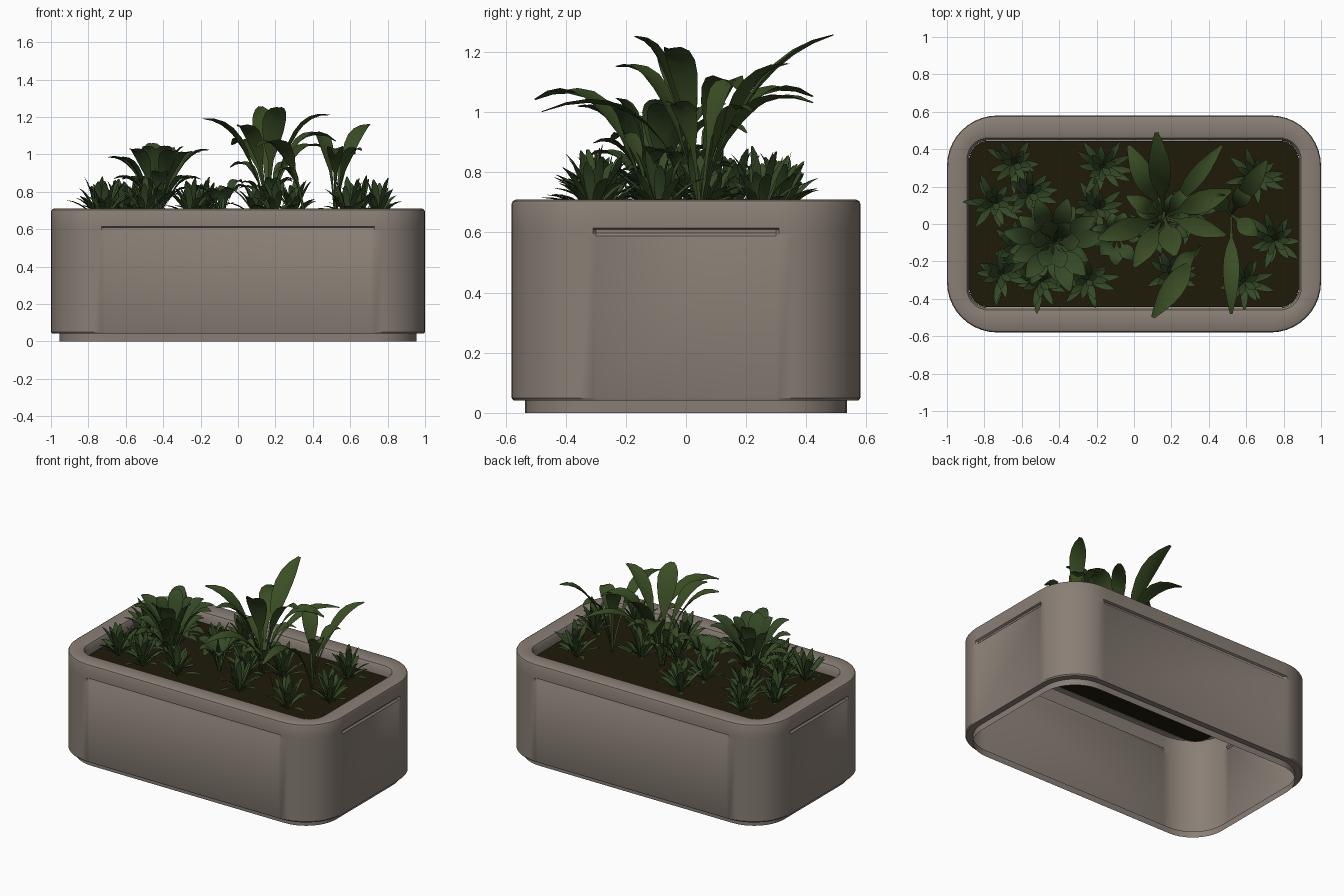
import bpy, bmesh, math, random
from mathutils import Vector

if "Cube" in bpy.data.objects:
    bpy.data.objects.remove(bpy.data.objects["Cube"])

random.seed(4)


def mat(name, rgb):
    m = bpy.data.materials.new(name)
    m.diffuse_color = (*rgb, 1)
    m.use_nodes = True
    m.node_tree.nodes["Principled BSDF"].inputs["Base Color"].default_value = m.diffuse_color
    return m


STONE = mat("taupe stone", (0.25, 0.21, 0.178))
SOIL = mat("dark soil", (0.013, 0.010, 0.0025))
GREEN = mat("broad leaf green", (0.043, 0.075, 0.018))
DARK = mat("small leaf green", (0.036, 0.068, 0.02))


def finish(bm, name, material, angle=40):
    me = bpy.data.meshes.new(name)
    bm.to_mesh(me)
    bm.free()
    ob = bpy.data.objects.new(name, me)
    bpy.context.collection.objects.link(ob)
    me.materials.append(material)
    bpy.ops.object.select_all(action='DESELECT')
    ob.select_set(True)
    bpy.context.view_layer.objects.active = ob
    bpy.ops.object.shade_smooth_by_angle(angle=math.radians(angle))
    return ob


def ring(bm, hx, hy, r, z, groove=0.0, n=10):
    """Rounded rectangle loop; straight sides carry two extra points for the groove."""
    pts = []
    for k, (sx, sy) in enumerate([(1, 1), (-1, 1), (-1, -1), (1, -1)]):
        cx, cy = sx * (hx - r), sy * (hy - r)
        for i in range(n + 1):
            a = math.pi / 2 * (k + i / n)
            pts.append((cx + r * math.cos(a), cy + r * math.sin(a)))
        if k % 2 == 0:      # back / front straight side
            for s in (sx, -sx):
                pts.append((s * (hx - r - 0.02), sy * (hy - groove)))
        else:               # left / right straight side
            for s in (sy, -sy):
                pts.append((sx * (hx - groove), s * (hy - r - 0.01)))
    return [bm.verts.new((x, y, z)) for x, y in pts]


# Planter shell: plinth, slightly recessed panels, grooves, rounded rim, inner lip
profile = [
    (0.955, 0.535, 0.23, 0.0, 0), (0.955, 0.535, 0.23, 0.042, 0),
    (0.994, 0.574, 0.264, 0.042, 0), (1.0, 0.58, 0.27, 0.05, 0.004),
    (1.0, 0.58, 0.27, 0.588, 0.004), (1.0, 0.58, 0.27, 0.598, 0.014),
    (1.0, 0.58, 0.27, 0.609, 0.014), (1.0, 0.58, 0.27, 0.614, 0),
    (1.0, 0.58, 0.27, 0.695, 0), (0.996, 0.576, 0.266, 0.704, 0),
    (0.985, 0.565, 0.255, 0.71, 0), (0.915, 0.485, 0.14, 0.71, 0),
    (0.893, 0.46, 0.115, 0.703, 0), (0.882, 0.448, 0.105, 0.685, 0),
    (0.88, 0.446, 0.1, 0.635, 0),
]
bm = bmesh.new()
loops = [ring(bm, *p) for p in profile]
for a, b in zip(loops, loops[1:]):
    for i in range(len(a)):
        j = (i + 1) % len(a)
        bm.faces.new((a[i], a[j], b[j], b[i]))
finish(bm, "planter_shell", STONE, 35)

# Soil sheet
SOIL_Z = 0.64
bm = bmesh.new()
bm.faces.new(ring(bm, 0.879, 0.445, 0.1, SOIL_Z))
finish(bm, "soil", SOIL)


def leaf(bm, base, tip, lift, width, stalk=0.3, n=9, lean=0.3):
    """Arching leaf: curved midrib, narrow stalk, folded blade."""
    p0, p2 = Vector(base), Vector(tip)
    flat = Vector((p2.x - p0.x, p2.y - p0.y, 0))
    p1 = p0 + flat * lean
    p1.z = p2.z + lift
    side = Vector((-flat.y, flat.x, 0)).normalized()
    rows = []
    for i in range(n + 1):
        t = i / n
        p = p0 * (1 - t) ** 2 + p1 * 2 * t * (1 - t) + p2 * t * t
        w = 0.07 * width
        if t > stalk:
            u = (t - stalk) / (1 - stalk)
            w = max(w, 0.5 * width * math.sin(math.pi * u) ** 0.75)
        if i == n:
            w = 0.08 * width
        up = Vector((0, 0, 0.35 * w))
        rows.append([bm.verts.new(q) for q in (p - side * w + up, p, p + side * w + up)])
    for a, b in zip(rows, rows[1:]):
        for k in (0, 1):
            bm.faces.new((a[k], b[k], b[k + 1], a[k + 1]))


# Tall broad-leaved plants: base, then leaf tips with lift and width
tall = {
    (0.16, 0.04): [
        (0.12, 0.49, 1.255, -0.1, 0.12), (-0.03, 0.42, 1.05, 0.12, 0.12),
        (0.52, 0.18, 1.07, 0.16, 0.12), (0.47, 0.42, 1.03, 0.1, 0.09),
        (-0.19, -0.08, 1.19, -0.02, 0.12), (0.22, -0.17, 1.25, -0.04, 0.13),
        (0.49, -0.06, 1.21, 0.02, 0.1), (0.0, -0.23, 1.15, 0.03, 0.11),
        (0.3, 0.2, 0.93, 0.1, 0.08), (-0.04, 0.15, 0.93, 0.1, 0.09)],
    (0.36, -0.12): [
        (0.1, -0.5, 1.04, 0.12, 0.12), (0.2, -0.25, 0.9, 0.1, 0.08)],
    (0.52, 0.05): [
        (0.71, 0.34, 1.16, -0.03, 0.1), (0.52, -0.48, 1.0, 0.14, 0.09),
        (0.66, -0.06, 1.02, 0.06, 0.1), (0.42, 0.16, 1.1, 0.03, 0.1),
        (0.62, 0.22, 1.0, 0.08, 0.1)],
}
bm = bmesh.new()
for (bx, by), tips in tall.items():
    for x, y, z, lift, w in tips:
        leaf(bm, (bx, by, SOIL_Z), (x, y, z), lift, w)
finish(bm, "tall_broad_leaves", GREEN, 60)


def crown(bm, cx, cy, count, reach, z, width, lift):
    """Ring of arching leaves around one base."""
    off = random.random() * 6
    for i in range(count):
        a = off + 2 * math.pi * i / count + random.uniform(-0.2, 0.2)
        r = reach * random.uniform(0.85, 1.1)
        tip = (cx + r * math.cos(a), cy + r * math.sin(a), z + random.uniform(-0.03, 0.03))
        leaf(bm, (cx + 0.01 * math.cos(a), cy + 0.01 * math.sin(a), SOIL_Z),
             tip, lift, width, lean=0.4)


# Bushy medium plant on the left and a low one beside it
bm = bmesh.new()
crown(bm, -0.43, -0.1, 9, 0.26, 1.0, 0.1, 0.01)
crown(bm, -0.43, -0.1, 6, 0.13, 1.04, 0.1, -0.03)
crown(bm, -0.43, -0.1, 8, 0.23, 0.88, 0.09, 0.05)
crown(bm, -0.43, -0.1, 7, 0.2, 0.78, 0.07, 0.05)
crown(bm, -0.09, -0.07, 9, 0.15, 0.82, 0.08, 0.05)
crown(bm, 0.16, 0.02, 7, 0.15, 0.84, 0.06, 0.05)
finish(bm, "bushy_leaves", DARK, 60)

# Small spiky rosettes scattered over the soil
spots = [(-0.64, 0.32), (-0.75, 0.11), (-0.56, 0.16), (-0.71, -0.27), (-0.5, -0.31),
         (-0.25, -0.3), (-0.17, 0.3), (-0.2, 0.08), (0.3, 0.05), (0.1, -0.05),
         (0.2, -0.27), (0.75, -0.09), (0.59, -0.31), (0.65, 0.25), (-0.62, -0.13)]
bm = bmesh.new()
for cx, cy in spots:
    for i in range(20):
        a = i * 2.4 + random.uniform(-0.3, 0.3)
        e = math.radians(12 + 66 * i / 19 + random.uniform(-6, 6))
        l = random.uniform(0.12, 0.18) + 0.05 * i / 19
        r = l * math.cos(e)
        tip = (cx + r * math.cos(a), cy + r * math.sin(a), SOIL_Z + 0.03 + l * math.sin(e))
        leaf(bm, (cx, cy, SOIL_Z + 0.01), tip, -0.35 * l * math.sin(e) + 0.012,
             0.04, 0.08, 5, 0.5)
finish(bm, "spiky_rosettes", DARK, 60)
